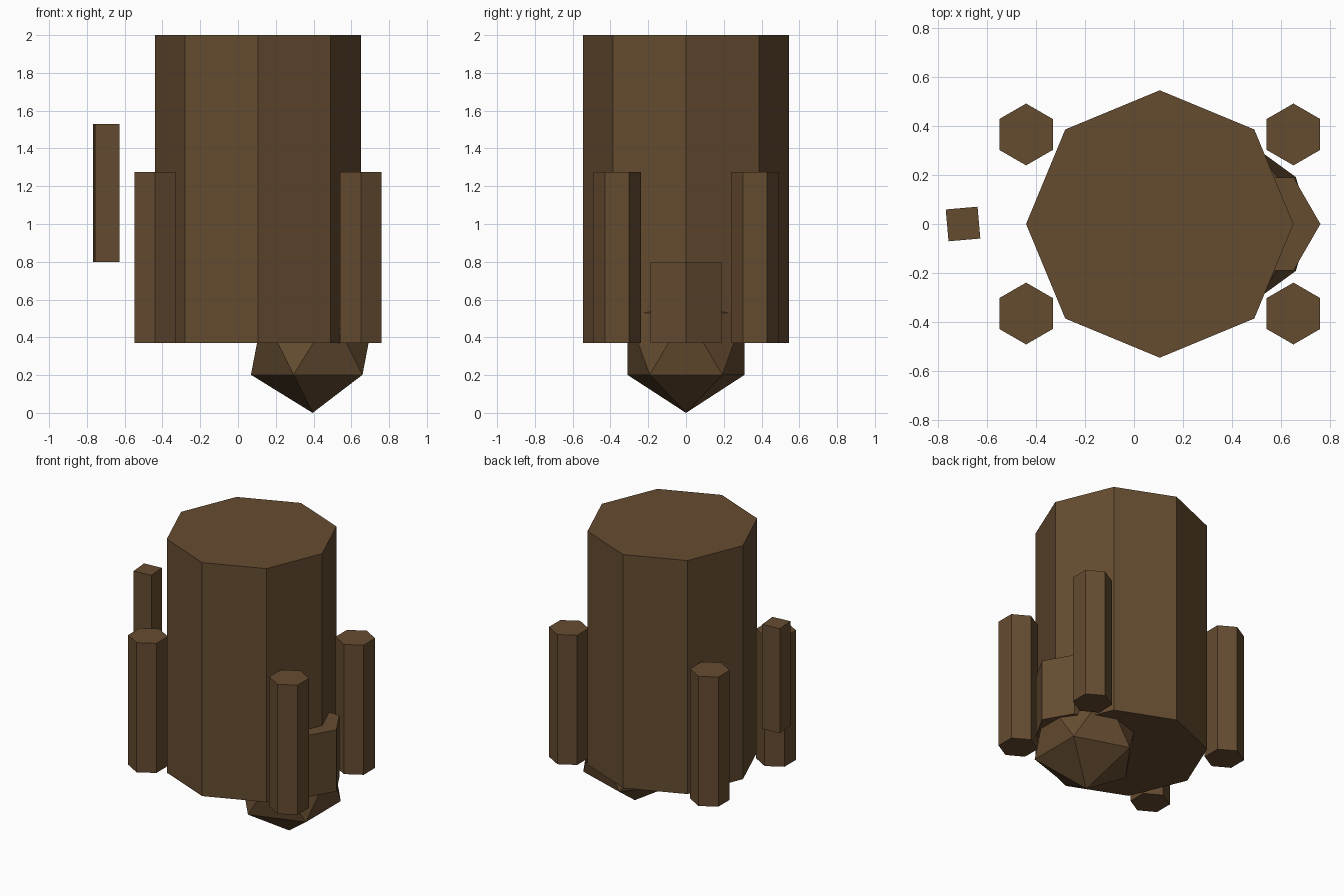
import bpy
import math

cube = bpy.data.objects.get("Cube")
if cube:
    bpy.data.objects.remove(cube, do_unlink=True)

# One brown for everything
BROWN = (0.130, 0.072, 0.030, 1)
brown = bpy.data.materials.new("bark_brown")
brown.use_nodes = True
brown.diffuse_color = BROWN
bsdf = next(n for n in brown.node_tree.nodes if n.type == "BSDF_PRINCIPLED")
bsdf.inputs["Base Color"].default_value = BROWN
bsdf.inputs["Roughness"].default_value = 0.9


def finish(name):
    obj = bpy.context.object
    obj.name = obj.data.name = name
    obj.data.materials.clear()
    obj.data.materials.append(brown)
    return obj


def prism(name, sides, radius, x, y, bottom, top, first_corner):
    """Upright prism whose first corner points at the given angle from +x."""
    bpy.ops.mesh.primitive_cylinder_add(
        vertices=sides, radius=radius, depth=top - bottom,
        location=(x, y, (bottom + top) / 2),
        rotation=(0, 0, math.radians(first_corner - 90)))
    return finish(name)


BASE = 0.37

# Eight-sided main body
prism("body", 8, 0.545, 0.105, 0, BASE, 2.0, 0)

# Four six-sided posts around the body
for end, x in (("right", -0.44), ("left", 0.65)):
    for side, y in (("front", -0.365), ("back", 0.365)):
        prism(f"{side}_{end}_post", 6, 0.126, x, y, BASE, 1.275, 90)

# Six-sided block half sunk into the body
prism("side_block", 6, 0.218, 0.542, 0, BASE, 0.80, 0)

# Thin square bar floating beside the body
prism("square_bar", 4, 0.092, -0.697, 0, 0.80, 1.53, 50)

# Faceted ball under the body
bpy.ops.mesh.primitive_ico_sphere_add(
    subdivisions=1, radius=0.365, location=(0.395, 0, 0.368))
ball = finish("faceted_ball")
# Rest the lowest corner on the ground
ball.location.z = -min(v.co.z for v in ball.data.vertices)
